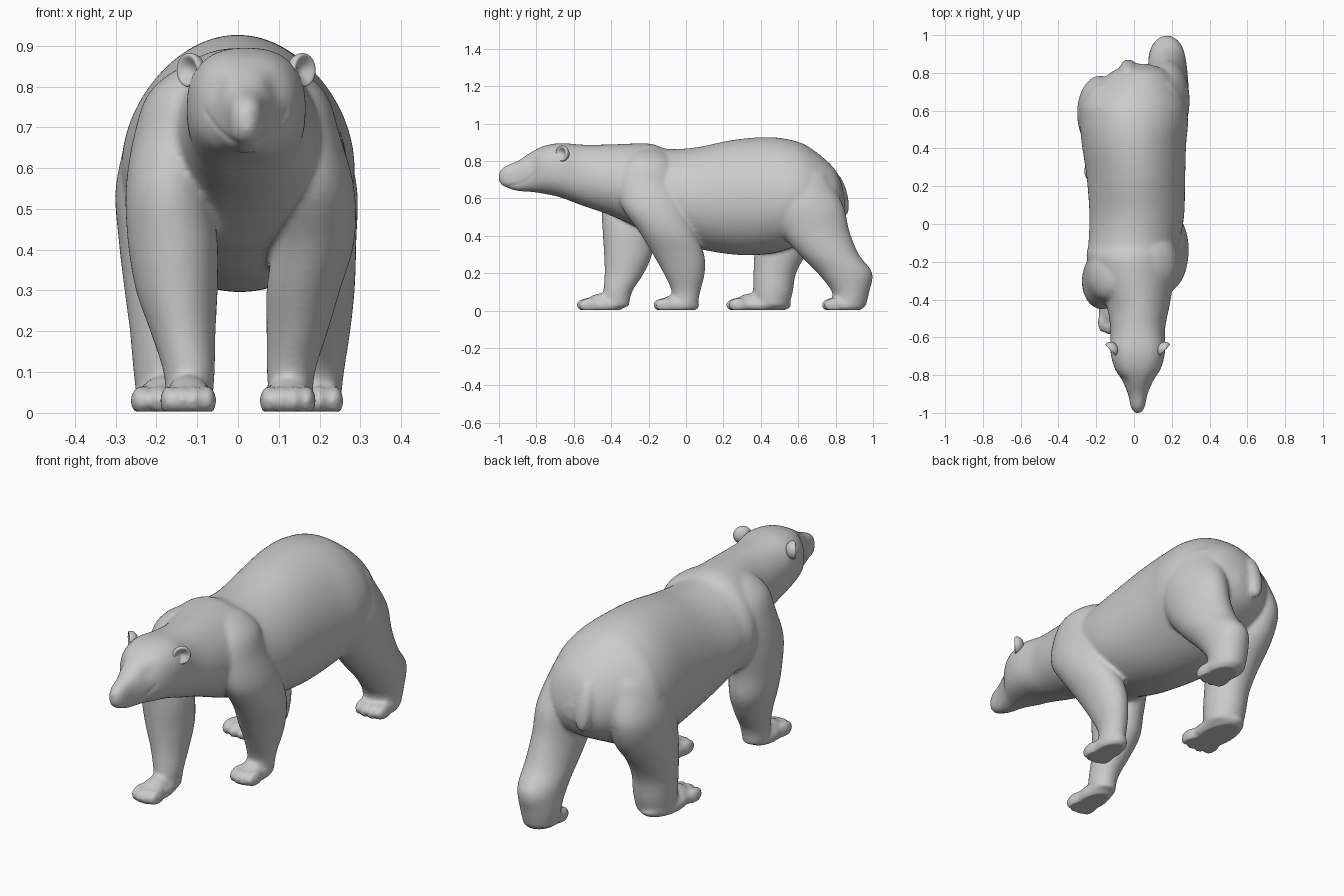
import bpy, bmesh, math
from mathutils import Vector, Matrix

cube = bpy.data.objects.get("Cube")
if cube:
    bpy.data.objects.remove(cube, do_unlink=True)

fur = bpy.data.materials.new("grey fur")
fur.use_nodes = True
GREY = (0.6, 0.6, 0.6, 1)
fur.diffuse_color = GREY
fur.node_tree.nodes["Principled BSDF"].inputs["Base Color"].default_value = GREY


def add_object(name, bm):
    mesh = bpy.data.meshes.new(name)
    bm.to_mesh(mesh)
    bm.free()
    mesh.materials.append(fur)
    obj = bpy.data.objects.new(name, mesh)
    bpy.context.collection.objects.link(obj)
    return obj


def refine(rows, steps=7):
    """Catmull-Rom interpolation through rows of section values."""
    rows = [Vector(row) for row in rows]
    padded = [rows[0]] + rows + [rows[-1]]
    refined = []
    for before, start, end, after in zip(padded, padded[1:], padded[2:], padded[3:]):
        for step in range(steps):
            t = step / steps
            slope = (end - before) / 2
            bend = before - start * 2.5 + end * 2 - after / 2
            twist = (start * 3 - before - end * 3 + after) / 2
            refined.append(start + slope * t + bend * t * t + twist * t ** 3)
    return refined + [rows[-1]]


def loft(bm, rows, point, sides=64):
    """Closed skin through rings, each placed by point(row, angle)."""
    rings = [[bm.verts.new(point(row, math.tau * k / sides)) for k in range(sides)]
             for row in refine(rows)]
    faces = [bm.faces.new((lower[k - 1], lower[k], upper[k], upper[k - 1]))
             for lower, upper in zip(rings, rings[1:]) for k in range(sides)]
    faces += [bm.faces.new(rings[0]), bm.faces.new(rings[-1])]
    bmesh.ops.recalc_face_normals(bm, faces=faces)


def ellipsoid(bm, centre, radii, turn=0):
    matrix = (Matrix.Translation(centre) @ Matrix.Rotation(math.radians(turn), 4, "X")
              @ Matrix.Diagonal((*radii, 1)))
    return bmesh.ops.create_uvsphere(bm, u_segments=32, v_segments=20, radius=1, matrix=matrix)["verts"]


def trunk_point(row, angle):
    """Oval section, squarer on the head and heavier below on the trunk."""
    y, x, width, low, high = row
    head = min(max((-y - .45) / .2, 0), 1)
    power = 1 - .18 * head
    across, up = (math.copysign(abs(f) ** power, f) for f in (math.cos(angle), math.sin(angle)))
    across *= 1 - .08 * up * (1 - head)
    return (x + width * across, y, (low + high) / 2 + (high - low) / 2 * up)


def leg_point(row, angle):
    z, x, y, half_width, half_depth = row
    return (x + half_width * math.cos(angle), y + half_depth * math.sin(angle), z)


def add_leg(bm, sections, reach):
    """Leg through shared heights, with a tapered ankle and a domed top leaning inward."""
    rows = [(z, *section) for z, section in zip(LEG_HEIGHTS, sections)]
    x, y, half_width, half_depth = sections[0]
    ankle = (.02, x, y - .01, half_width * .9, half_depth * .9)
    x, y, half_width, half_depth = sections[-1]
    dome = []
    for t in (.5, .8, .97):
        s = math.sqrt(1 - t * t)
        dome.append((LEG_HEIGHTS[-1] + reach * t, x * s, y, half_width * s, half_depth * s))
    loft(bm, [ankle] + rows + dome, leg_point)


def add_paw(bm, x, half_width, toe, heel):
    """Flat sole, sloping instep and a row of four toes."""
    ellipsoid(bm, (x, (toe + heel) / 2 + .015, .03), (half_width, (heel - toe) / 2 - .012, .045))
    ellipsoid(bm, (x, toe + .12, .035), (half_width * .85, .09, .055), 15)
    for k in (-1.5, -.5, .5, 1.5):
        ellipsoid(bm, (x + k * half_width * .48, toe + .052 + .006 * k * k, .03),
                  (half_width * .32, .055, .037))


bm = bmesh.new()

# Head, neck and trunk: y, centre x, half width, underside z, top z
loft(bm, [
    (-1, .02, .015, .69, .74), (-.97, .02, .036, .66, .77), (-.9, .02, .052, .64, .8),
    (-.83, .02, .082, .635, .845), (-.76, .02, .124, .625, .88), (-.67, .02, .145, .605, .895),
    (-.55, .02, .145, .56, .887), (-.42, .02, .17, .515, .888), (-.2, -.01, .235, .42, .893),
    (-.1, 0, .24, .39, .865), (.05, .015, .25, .335, .872), (.25, .01, .26, .3, .912),
    (.42, 0, .275, .3, .927), (.55, 0, .285, .33, .915), (.66, 0, .265, .38, .873),
    (.8, .03, .155, .46, .75), (.848, .03, .04, .55, .61)], trunk_point)

# Legs: centre x, centre y, half width, half depth at each shared height
LEG_HEIGHTS = (.1, .2, .3, .42, .55, .68)
left_front = [(.13, 0, .059, .076), (.145, -.01, .075, .11), (.16, -.04, .09, .137),
              (.185, -.1, .1, .15), (.185, -.17, .1, .17), (.15, -.21, .1, .16)]
right_front = [(-.12, -.365, .063, .077), (-.135, -.33, .08, .105), (-.15, -.31, .1, .128),
               (-.16, -.31, .11, .135), (-.17, -.3, .105, .15), (-.15, -.27, .105, .15)]
left_rear = [(.17, .88, .09, .1), (.175, .85, .1, .146), (.18, .765, .106, .16),
             (.18, .69, .11, .185), (.175, .64, .117, .205), (.15, .6, .11, .18)]
right_rear = [(-.16, .465, .096, .106), (-.165, .475, .1, .114), (-.17, .505, .108, .14),
              (-.175, .56, .117, .185), (-.18, .59, .12, .195), (-.155, .58, .115, .17)]
for sections, reach in ((left_front, .2), (right_front, .2), (left_rear, .12), (right_rear, .12)):
    add_leg(bm, sections, reach)

# Paws
add_paw(bm, .122, .066, -.175, .07)
add_paw(bm, -.122, .066, -.585, -.33)
add_paw(bm, .18, .076, .725, .95)
add_paw(bm, -.17, .09, .215, .56)

# Tail hanging between the haunches
ellipsoid(bm, (-.03, .823, .62), (.045, .04, .12), 14)

# Fuse everything into one smooth skin
body = add_object("body", bm)
remesh = body.modifiers.new("fuse", "REMESH")
remesh.mode = "VOXEL"
remesh.voxel_size = 0.009
soften = body.modifiers.new("soften", "SMOOTH")
soften.factor = 0.5
soften.iterations = 10
bpy.context.view_layer.update()
skin = bpy.data.meshes.new_from_object(body.evaluated_get(bpy.context.evaluated_depsgraph_get()))
body.modifiers.clear()
body.data = skin
if not skin.materials:
    skin.materials.append(fur)

# Eye sockets and a curved mouth line pressed into the face, soles flattened
for vertex in skin.vertices:
    place = vertex.co
    if place.y < -.7:
        side = abs(place.x - .02)
        from_eye = Vector((side, place.y, place.z)) - Vector((.07, -.83, .8))
        socket = math.exp(-from_eye.length_squared / .0012)
        lip = place.z - .658 - 8 * side * side
        mouth = math.exp(-(lip / .007) ** 2) * (place.y < -.8)
        place -= vertex.normal * (.007 * socket + .003 * mouth)
    place.z = max(place.z, .004)
skin.shade_smooth()

# Round cupped ears
for name, side in (("left_ear", 1), ("right_ear", -1)):
    bm = bmesh.new()
    for vertex in ellipsoid(bm, (0, 0, 0), (.042, .034, .042)):
        place = vertex.co
        if place.y < 0:
            rim = (place.x ** 2 + place.z ** 2) / .042 ** 2
            place.y *= 1.1 * rim - .3
    bm.transform(Matrix.Translation((.02 + side * .138, -.662, .84))
                 @ Matrix.Rotation(side * math.radians(48), 4, "Z"))
    bmesh.ops.recalc_face_normals(bm, faces=bm.faces)
    add_object(name, bm).data.shade_smooth()
